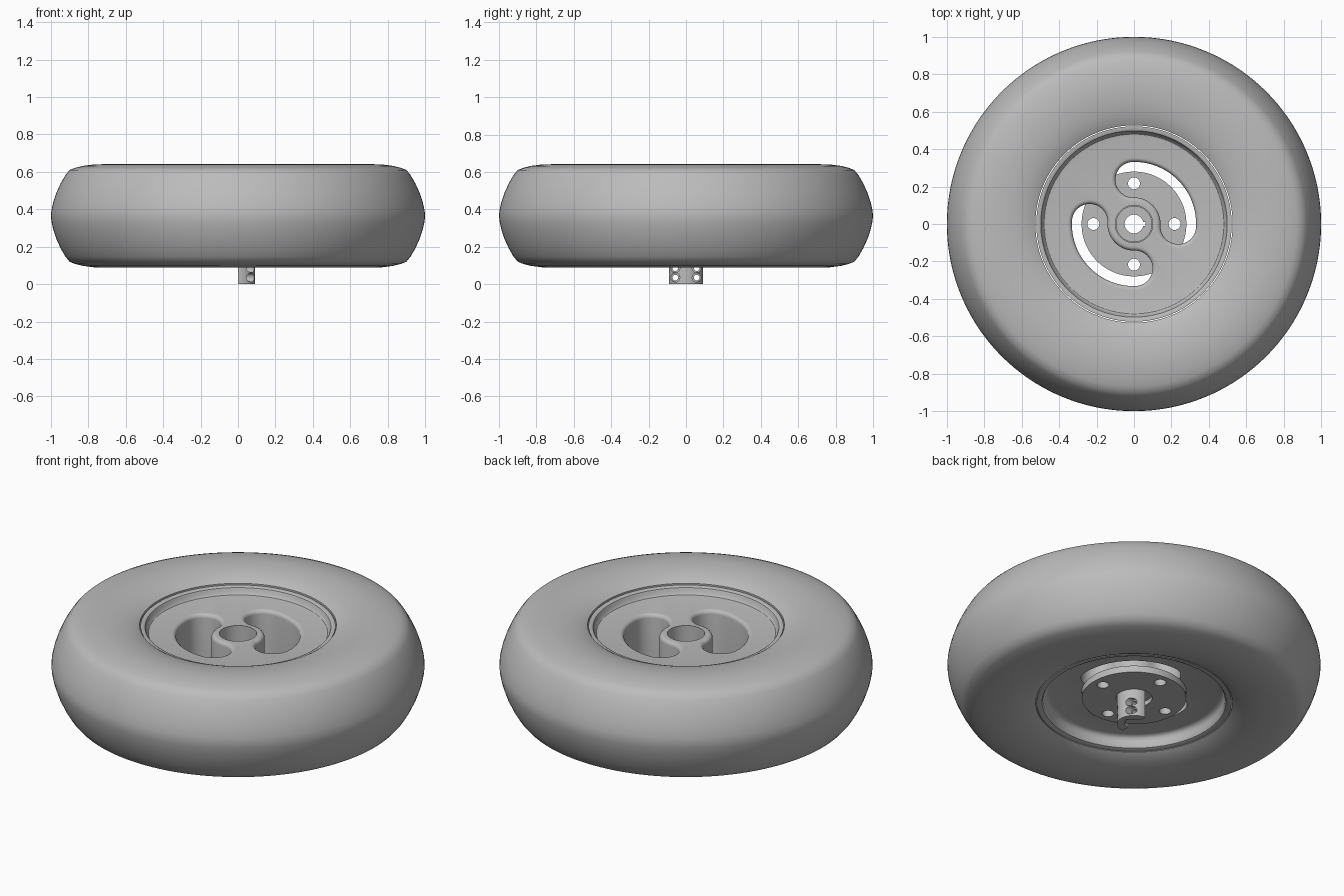
import bpy, bmesh
from math import sin, cos, pi, radians
from mathutils import Matrix, Vector

if "Cube" in bpy.data.objects:
    bpy.data.objects.remove(bpy.data.objects["Cube"])

grey = bpy.data.materials.new("plain grey")
grey.use_nodes = True
colour = (0.5, 0.5, 0.5, 1)
grey.diffuse_color = colour
grey.node_tree.nodes["Principled BSDF"].inputs["Base Color"].default_value = colour


def finish(name, bm):
    bmesh.ops.recalc_face_normals(bm, faces=bm.faces)
    mesh = bpy.data.meshes.new(name)
    bm.to_mesh(mesh)
    bm.free()
    mesh.materials.append(grey)
    obj = bpy.data.objects.new(name, mesh)
    bpy.context.collection.objects.link(obj)
    return obj


def lathe(name, profile, steps=128):
    """Turn a closed (radius, height) profile around z."""
    bm = bmesh.new()
    verts = [bm.verts.new((r, 0, z)) for r, z in profile]
    edges = [bm.edges.new((a, b)) for a, b in zip(verts, verts[1:] + verts[:1])]
    bmesh.ops.spin(bm, geom=verts + edges, cent=(0, 0, 0), axis=(0, 0, 1),
                   angle=2 * pi, steps=steps, use_merge=True)
    bmesh.ops.remove_doubles(bm, verts=bm.verts, dist=1e-5)
    return finish(name, bm)


def cylinder(name, radius, start, end, steps=40):
    """Closed cylinder between two points."""
    a, b = Vector(start), Vector(end)
    turn = (b - a).to_track_quat('Z', 'Y').to_matrix().to_4x4()
    bm = bmesh.new()
    bmesh.ops.create_cone(bm, cap_ends=True, segments=steps, radius1=radius,
                          radius2=radius, depth=(b - a).length,
                          matrix=Matrix.Translation((a + b) / 2) @ turn)
    return finish(name, bm)


def box(name, low, high):
    a, b = Vector(low), Vector(high)
    bm = bmesh.new()
    bmesh.ops.create_cube(bm, size=1, matrix=Matrix.Translation((a + b) / 2)
                          @ Matrix.Diagonal((*(b - a), 1)))
    return finish(name, bm)


def slot_outline(half, turn):
    """Curved slot with round ends, following a circle about the hub."""
    mid, a0, a1 = 0.237, radians(-3) + turn, radians(91) + turn

    def arc(radius, centre, start, end, n):
        return [(centre[0] + radius * cos(start + (end - start) * i / n),
                 centre[1] + radius * sin(start + (end - start) * i / n)) for i in range(n)]
    first = (mid * cos(a0), mid * sin(a0))
    last = (mid * cos(a1), mid * sin(a1))
    return (arc(mid + half, (0, 0), a0, a1, 32) + arc(half, last, a1, a1 + pi, 20)
            + arc(mid - half, (0, 0), a1, a0, 24) + arc(half, first, a0 + pi, a0 + 2 * pi, 20))


def slot_cutter(turn, top):
    """Slot block that flares at the top to leave a rounded rim edge."""
    wall, fillet = 0.095, 0.022
    levels = [(0.1, wall)]
    for i in range(6):
        a = i / 5 * pi / 2
        levels.append((top - fillet + fillet * sin(a), wall + fillet * (1 - cos(a))))
    levels.append((top + 0.1, wall + fillet))
    bm = bmesh.new()
    rings = [[bm.verts.new((x, y, z)) for x, y in slot_outline(h, turn)] for z, h in levels]
    for low, high in zip(rings, rings[1:]):
        for i in range(len(low)):
            bm.faces.new((low[i - 1], low[i], high[i], high[i - 1]))
    bm.faces.new(rings[0])
    bm.faces.new(rings[-1])
    return finish("slot_cutter", bm)


def combine(obj, others, operation='DIFFERENCE'):
    for other in others:
        mod = obj.modifiers.new("cut", 'BOOLEAN')
        mod.operation, mod.object, mod.solver = operation, other, 'EXACT'
    graph = bpy.context.evaluated_depsgraph_get()
    mesh = bpy.data.meshes.new_from_object(obj.evaluated_get(graph))
    obj.modifiers.clear()
    obj.data = mesh
    for other in others:
        bpy.data.objects.remove(other)


# Tyre: one half of the section, mirrored about the middle height
MID = 0.365
half = [(0.527, 0.6), (0.55, 0.612), (0.6, 0.627), (0.66, 0.637), (0.72, 0.641),
        (0.77, 0.64), (0.83, 0.632), (0.87, 0.622), (0.9, 0.61), (0.922, 0.583),
        (0.947, 0.54), (0.97, 0.49), (0.987, 0.44), (0.997, 0.395)]
tyre = lathe("tyre", half + [(1, MID)] + [(r, 2 * MID - z) for r, z in reversed(half)], 160)

# Wheel: thick disc with a raised lip on both sides
TOP, BASE = 0.55, 0.2
wheel = lathe("wheel", [
    (0.1, BASE), (0.455, BASE), (0.47, 0.196), (0.48, 0.186), (0.485, 0.17),
    (0.487, 0.145), (0.493, 0.135), (0.505, 0.13), (0.522, 0.13),
    (0.522, 0.593), (0.508, 0.593), (0.498, 0.588), (0.493, 0.578),
    (0.489, 0.562), (0.48, 0.553), (0.465, TOP), (0.1, TOP)])
combine(wheel, [slot_cutter(0, TOP), slot_cutter(pi, TOP)])

# Hub flange: plate and boss, with shaft bore, keyway and four bolt holes
flange = lathe("hub_flange", [
    (0.05, 0.16), (0.28, 0.16), (0.28, 0.199), (0.097, 0.199), (0.097, 0.25), (0.05, 0.25)])
bolts = [cylinder("bolt_cutter", 0.032, (0.217 * cos(a), 0.217 * sin(a), 0.1),
                  (0.217 * cos(a), 0.217 * sin(a), 0.3))
         for a in (0, pi / 2, pi, 3 * pi / 2)]
recess = cylinder("recess_cutter", 0.097, (0, 0, 0.1), (0, 0, 0.185), 64)
key = box("key_cutter", (0, -0.012, 0.1), (0.062, 0.012, 0.4))
combine(flange, bolts + [recess, key])

# Half shaft clamp: half a tube with four countersunk screw holes
clamp = lathe("shaft_clamp", [(0.05, 0), (0.092, 0), (0.092, 0.19), (0.05, 0.19)], 64)
cuts = [box("half_cutter", (-0.2, -0.2, -0.1), (0, 0.2, 0.3)),
        box("key_cutter", (-0.01, -0.012, -0.1), (0.062, 0.012, 0.3))]
for y in (-0.057, 0.057):
    for z in (0.035, 0.085):
        cuts.append(cylinder("head_cutter", 0.024, (0.045, y, z), (0.15, y, z), 24))
        cuts.append(cylinder("screw_cutter", 0.015, (-0.05, y, z), (0.1, y, z), 24))
combine(clamp, cuts)

# Smooth shading with sharp edges kept
for obj in (tyre, wheel, flange, clamp):
    bpy.ops.object.select_all(action='DESELECT')
    obj.select_set(True)
    bpy.context.view_layer.objects.active = obj
    bpy.ops.object.shade_smooth_by_angle(angle=radians(32))
